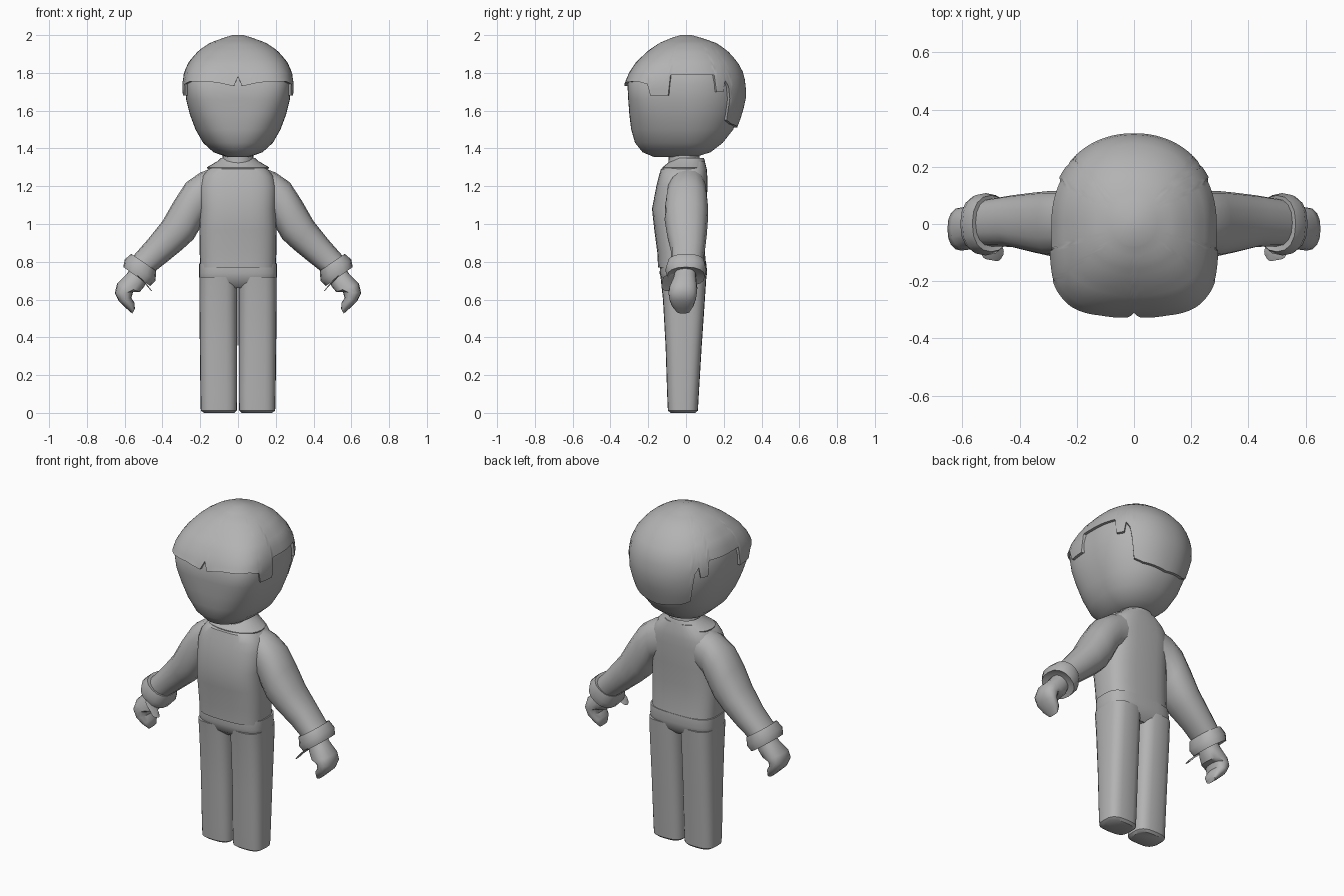
import bpy, bmesh, math
from mathutils import Vector

if "Cube" in bpy.data.objects:
    bpy.data.objects.remove(bpy.data.objects["Cube"])

grey = bpy.data.materials.new("plain grey")
grey.diffuse_color = (0.45, 0.45, 0.45, 1)
grey.use_nodes = True
grey.node_tree.nodes["Principled BSDF"].inputs["Base Color"].default_value = grey.diffuse_color


def loft(name, rings, cap_start=True, cap_end=True, angle=40):
    """Skin a list of equal-length point rings."""
    bm = bmesh.new()
    vs = [[bm.verts.new(p) for p in r] for r in rings]
    n = len(vs[0])
    for a, b in zip(vs, vs[1:]):
        for i in range(n):
            j = (i + 1) % n
            bm.faces.new((a[i], a[j], b[j], b[i]))
    if cap_start:
        bm.faces.new(vs[0][::-1])
    if cap_end:
        bm.faces.new(vs[-1])
    bmesh.ops.recalc_face_normals(bm, faces=bm.faces[:])
    me = bpy.data.meshes.new(name)
    bm.to_mesh(me)
    bm.free()
    me.materials.append(grey)
    ob = bpy.data.objects.new(name, me)
    bpy.context.collection.objects.link(ob)
    bpy.ops.object.select_all(action='DESELECT')
    ob.select_set(True)
    bpy.context.view_layer.objects.active = ob
    bpy.ops.object.shade_smooth_by_angle(angle=math.radians(angle))
    return ob


def lerp_table(table, x):
    if x <= table[0][0]:
        return table[0][1:]
    for a, b in zip(table, table[1:]):
        if x <= b[0]:
            t = (x - a[0]) / (b[0] - a[0])
            return [p + (q - p) * t for p, q in zip(a[1:], b[1:])]
    return table[-1][1:]


def oval(t, n):
    """Point on a unit superellipse."""
    c, s = math.cos(t), math.sin(t)
    return (math.copysign(abs(c) ** (2 / n), c), math.copysign(abs(s) ** (2 / n), s))


def flat_ring(z, x0, x1, y0, y1, n=3, k=24):
    out = []
    for i in range(k):
        a, b = oval(2 * math.pi * i / k, n)
        out.append(((x0 + x1) / 2 + a * (x1 - x0) / 2, (y0 + y1) / 2 + b * (y1 - y0) / 2, z))
    return out


def limb_ring(side, ux, uz, lx, lz, y0, y1, n=2.3, k=16):
    """Ring between an upper and a lower outline point in the front view."""
    up, lo = Vector((ux, 0, uz)), Vector((lx, 0, lz))
    mid, half = (up + lo) / 2, (up - lo) / 2
    out = []
    for i in range(k):
        a, b = oval(2 * math.pi * i / k, n)
        p = mid + half * a
        out.append((side * p.x, (y0 + y1) / 2 + b * (y1 - y0) / 2, p.z))
    return out


# Head: height, half width, front depth, back depth, squareness of the face
HEAD = [(1.355, .06, .17, .05, 2.2), (1.38, .13, .23, .13, 2.3), (1.43, .185, .27, .195, 2.5),
        (1.5, .225, .29, .25, 2.8), (1.58, .255, .3, .28, 3.2), (1.66, .275, .306, .3, 3.7),
        (1.74, .28, .31, .3, 4), (1.8, .27, .285, .287, 3.7), (1.86, .243, .245, .255, 3.3),
        (1.92, .19, .18, .2, 2.8), (1.96, .13, .12, .14, 2.4), (1.985, .06, .06, .065, 2)]


def head_point(az, z, off=0):
    w, f, b, n = lerp_table(HEAD, z)
    s, c = math.sin(az), math.cos(az)
    d = f if c > 0 else b
    n = n if c > 0 else 2.15
    r = (abs(s / w) ** n + abs(c / d) ** n) ** (-1 / n) + off
    return (r * s, -r * c, z)


AZ = [math.radians(2 * i) for i in range(180)]
loft("head", [[head_point(a, row[0]) for a in AZ] for row in HEAD])

# Hair: shell over the head with a jagged hem given by angle from the front
HEM = [(0, 1.78), (4, 1.73), (20, 1.75), (45, 1.755), (54, 1.74), (56, 1.68), (72, 1.68),
       (74, 1.79), (120, 1.79), (122, 1.7), (130, 1.7), (132, 1.76), (137, 1.72),
       (140, 1.55), (150, 1.53), (180, 1.51)]


def hem(a):
    d = math.degrees(a)
    return lerp_table(HEM, min(d, 360 - d))[0]


hair = [[head_point(a, hem(a), -.008) for a in AZ]]
for i in range(15):
    f = math.sin(i / 14 * math.pi / 2)
    hair.append([head_point(a, hem(a) + (1.985 - hem(a)) * f, .017) for a in AZ])
hair.append([(.03 * math.sin(a), -.03 * math.cos(a), 2.0) for a in AZ])
loft("hair", hair, cap_start=False)

# Neck and collar
loft("neck", [flat_ring(z, -w, w, -.01 - w, w - .01, 2)
              for z, w in ((1.27, .095), (1.33, .083), (1.39, .08))])
loft("collar", [flat_ring(1.27, -.15, .15, -.125, .1, 2.3), flat_ring(1.3, -.165, .165, -.125, .105, 2.3),
                flat_ring(1.335, -.105, .105, -.08, .1, 2.2), flat_ring(1.35, -.09, .09, -.07, .095, 2.2),
                flat_ring(1.31, -.075, .075, -.06, .07, 2.2)], angle=30)

# Torso
TORSO = [(.77, .2, -.148, .108), (.85, .203, -.152, .1), (.97, .205, -.168, .1), (1.08, .2, -.18, .108),
         (1.2, .205, -.157, .114), (1.25, .19, -.145, .113), (1.29, .16, -.133, .11), (1.33, .1, -.06, .1)]
loft("torso", [flat_ring(z, -w, w, a, b, 3, 32) for z, w, a, b in TORSO])

# Trousers: hips joining two legs
loft("hips", [flat_ring(z, -w, w, a, b, 3.2, 32) for z, w, a, b in
              ((.66, .185, -.09, .07), (.69, .203, -.125, .1), (.74, .207, -.14, .112), (.79, .207, -.135, .108))])
LEG = [(0, .02, .18, -.08, .05), (.012, .006, .197, -.096, .063), (.1, .004, .199, -.1, .068),
       (.35, .004, .202, -.108, .083), (.6, .003, .205, -.122, .1), (.72, .002, .205, -.135, .108)]

ARM = [(.1, 1.31, .1, 1.08, -.08, .1), (.2, 1.272, .165, 1.05, -.1, .11), (.275, 1.22, .2, .98, -.11, .116),
       (.34, 1.12, .235, .92, -.113, .116), (.4, 1.015, .295, .865, -.1, .11),
       (.48, .915, .375, .8, -.08, .1), (.555, .83, .445, .745, -.078, .088)]
CUFF = [(.535, .815, .46, .76, -.07, .075), (.565, .842, .433, .752, -.097, .1),
        (.6, .812, .437, .7, -.11, .108), (.607, .772, .465, .672, -.1, .1), (.57, .765, .49, .7, -.06, .065)]
HAND = [(.55, .79, .475, .72, -.055, .05), (.59, .735, .495, .67, -.07, .055), (.64, .685, .52, .64, -.09, .06),
        (.652, .635, .555, .64, -.093, .058), (.63, .59, .565, .61, -.088, .052),
        (.59, .552, .548, .582, -.075, .04), (.56, .526, .546, .55, -.05, .02)]
THUMB = [(.55, .74, .49, .68, -.07, -.02), (.535, .73, .475, .665, -.125, -.06),
         (.5, .7, .46, .645, -.13, -.07), (.478, .675, .455, .645, -.115, -.08)]

for side, label in ((1, "right"), (-1, "left")):
    loft(label + "_leg", [flat_ring(z, *sorted((side * x0, side * x1)), y0, y1, 3)
                          for z, x0, x1, y0, y1 in LEG])
    for part, rows in (("sleeve", ARM), ("cuff", CUFF), ("hand", HAND), ("thumb", THUMB)):
        loft(label + "_" + part, [limb_ring(side, *r) for r in rows])
